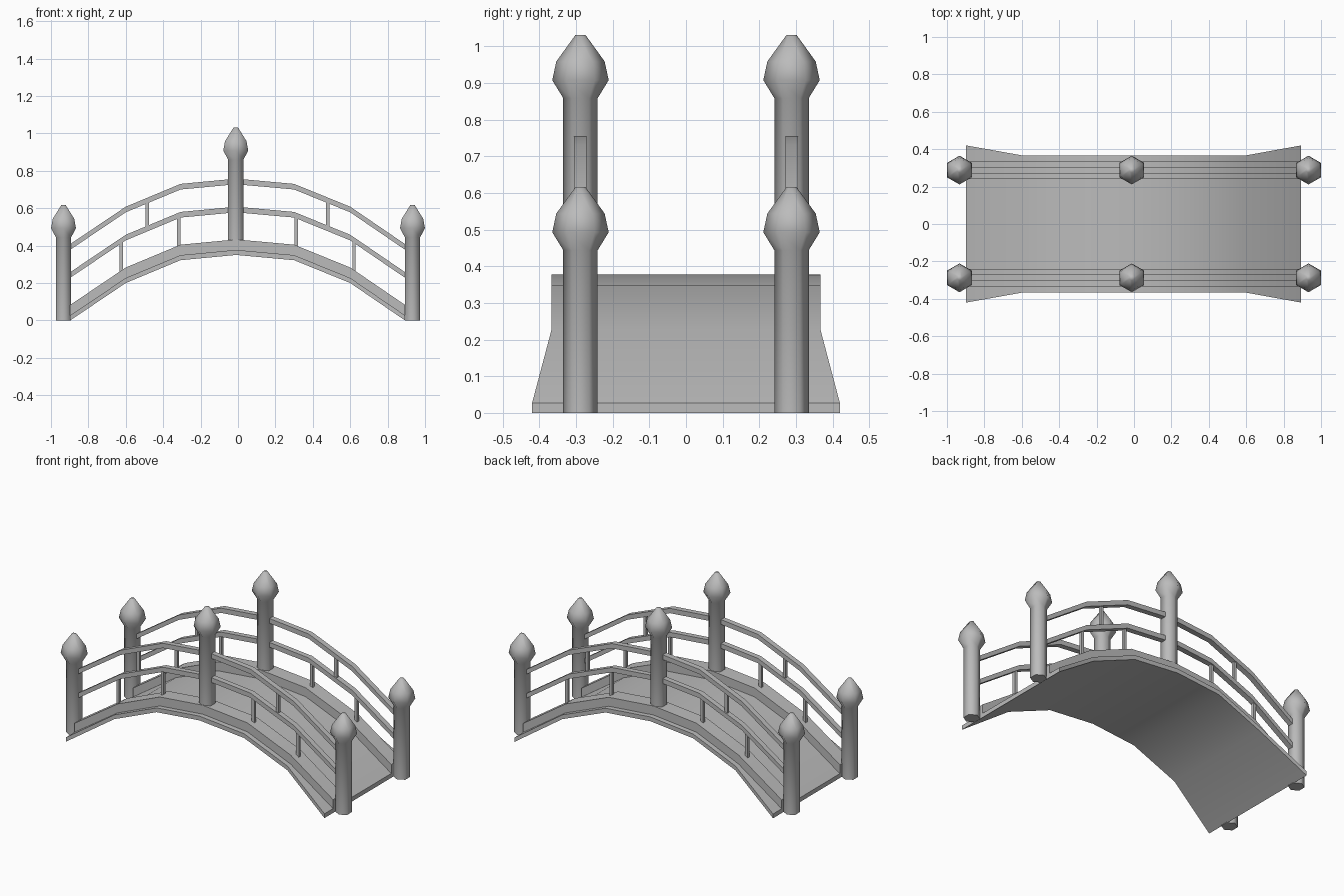
import bpy, bmesh, math

if "Cube" in bpy.data.objects:
    bpy.data.objects.remove(bpy.data.objects["Cube"], do_unlink=True)

stone = bpy.data.materials.new("plain grey")
stone.use_nodes = True
GREY = (0.5, 0.5, 0.5, 1)
stone.diffuse_color = GREY
stone.node_tree.nodes["Principled BSDF"].inputs["Base Color"].default_value = GREY

# Underside of the arch, as (x, z)
ARCH = [(-0.897, 0), (-0.6, 0.2), (-0.307, 0.322), (-0.01, 0.35),
        (0.3, 0.322), (0.6, 0.2), (0.893, 0)]
RAIL_Y = 0.288


def finish(name, bm, angle):
    bmesh.ops.recalc_face_normals(bm, faces=bm.faces)
    mesh = bpy.data.meshes.new(name)
    bm.to_mesh(mesh)
    bm.free()
    mesh.materials.append(stone)
    obj = bpy.data.objects.new(name, mesh)
    bpy.context.collection.objects.link(obj)
    bpy.ops.object.select_all(action='DESELECT')
    obj.select_set(True)
    bpy.context.view_layer.objects.active = obj
    bpy.ops.object.shade_smooth_by_angle(angle=math.radians(angle))
    return obj


def skin(bm, rings):
    """Join equal vertex rings with quads and cap both ends."""
    rings = [[bm.verts.new(p) for p in ring] for ring in rings]
    n = len(rings[0])
    for a, b in zip(rings, rings[1:]):
        for i in range(n):
            j = (i + 1) % n
            bm.faces.new((a[i], a[j], b[j], b[i]))
    bm.faces.new(rings[0])
    bm.faces.new(rings[-1])


def arch_beam(name, y, half_widths, low, high):
    """Rectangular beam following the arch between two height offsets."""
    bm = bmesh.new()
    skin(bm, [[(x, y - w, z + low), (x, y + w, z + low),
               (x, y + w, z + high), (x, y - w, z + high)]
              for (x, z), w in zip(ARCH, half_widths)])
    return finish(name, bm, 40)


def arch_height(x):
    for (x0, z0), (x1, z1) in zip(ARCH, ARCH[1:]):
        if x0 <= x <= x1:
            return z0 + (z1 - z0) * (x - x0) / (x1 - x0)
    return 0


def post(name, x, y, bottom, top):
    """Six-sided post with a pointed knob."""
    profile = [(0.047, bottom), (0.047, top - 0.172), (0.077, top - 0.123),
               (0.066, top - 0.072), (0.014, top)]
    bm = bmesh.new()
    skin(bm, [[(x + r * math.sin(i * math.pi / 3),
                y + r * math.cos(i * math.pi / 3), z) for i in range(6)]
              for r, z in profile])
    return finish(name, bm, 65)


def baluster(name, x, y, low, high):
    h = 0.009
    base = arch_height(x)
    bm = bmesh.new()
    skin(bm, [[(x - h, y - h, base + z), (x + h, y - h, base + z),
               (x + h, y + h, base + z), (x - h, y + h, base + z)]
              for z in (low, high)])
    return finish(name, bm, 40)


# Deck, flared at both ends
flare = [0.42] + [0.367] * 5 + [0.42]
arch_beam("deck", 0, flare, 0, 0.027)

# Curbs, rails, balusters and posts on each side
for side, y in (("front", -RAIL_Y), ("back", RAIL_Y)):
    arch_beam(side + "_curb", y, [0.047] * 7, 0.015, 0.083)
    arch_beam(side + "_lower_rail", y, [0.017] * 7, 0.228, 0.258)
    arch_beam(side + "_upper_rail", y, [0.017] * 7, 0.378, 0.408)
    for end, shift in (("right", -0.005), ("left", 0)):
        s = -1 if end == "right" else 1
        tag = side + "_" + end
        baluster(tag + "_outer_baluster", s * 0.62 + shift, y, 0.05, 0.24)
        baluster(tag + "_inner_baluster", s * 0.312 + shift, y, 0.05, 0.24)
        baluster(tag + "_upper_baluster", s * 0.48 + shift, y, 0.24, 0.39)
        post(tag + "_end_post", s * 0.933, y, 0, 0.616)
    post(side + "_middle_post", -0.012, y, 0.36, 1.031)
